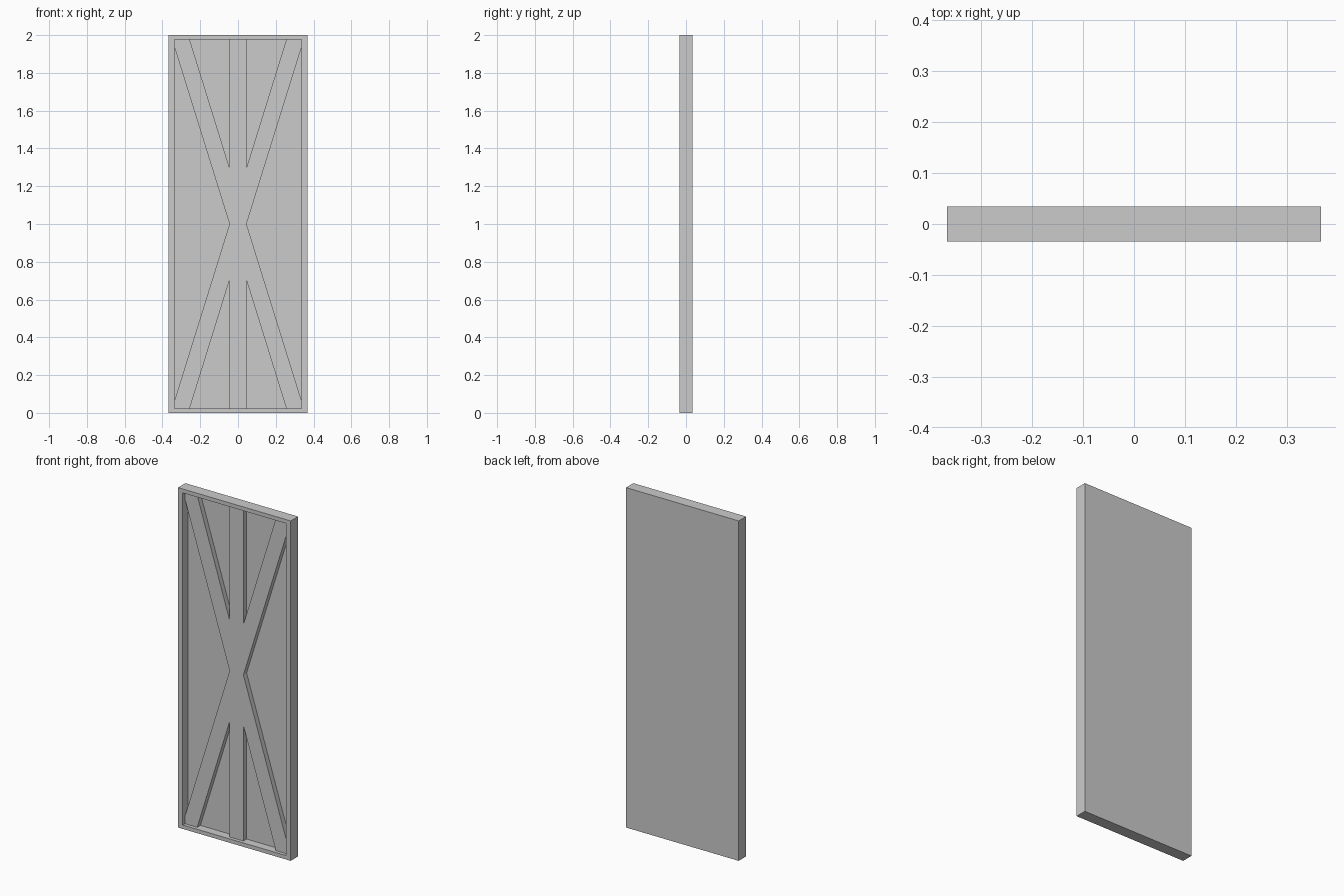
import bpy, bmesh

if "Cube" in bpy.data.objects:
    bpy.data.objects.remove(bpy.data.objects["Cube"])

W, H = 0.367, 1.0              # half width, half height
IW, IH = 0.336, 0.977          # half size of the framed opening
FRONT, BACK = -0.034, 0.034
RIB_Y, PANEL_Y = -0.014, 0.016


def finish(name, bm):
    bmesh.ops.recalc_face_normals(bm, faces=bm.faces[:])
    mesh = bpy.data.meshes.new(name)
    bm.to_mesh(mesh)
    bm.free()
    obj = bpy.data.objects.new(name, mesh)
    bpy.context.collection.objects.link(obj)
    return obj


def rect(bm, w, h, y):
    return [bm.verts.new((sx * w, y, 1 + sz * h))
            for sx, sz in ((-1, -1), (1, -1), (1, 1), (-1, 1))]


# Door leaf: slab with raised rim and recessed panel, bridged ring by ring
bm = bmesh.new()
rings = [rect(bm, W, H, BACK), rect(bm, W, H, FRONT),
         rect(bm, IW, IH, FRONT), rect(bm, IW, IH, PANEL_Y)]
for a, b in zip(rings, rings[1:]):
    for i in range(4):
        j = (i + 1) % 4
        bm.faces.new((a[i], a[j], b[j], b[i]))
bm.faces.new(rings[0])
bm.faces.new(rings[-1])
finish("door_leaf", bm)

# Star-shaped brace: one quarter outline (x, height above centre), mirrored
quarter = [(0.045, 0.0), (IW, 0.934), (IW, IH), (0.256, IH),
           (0.045, 0.298), (0.045, IH)]
right = [(x, -z) for x, z in reversed(quarter[1:])] + quarter
outline = right + [(-x, z) for x, z in reversed(right)]
bm = bmesh.new()
face = bm.faces.new([bm.verts.new((x, PANEL_Y, 1 + z)) for x, z in outline])
ext = bmesh.ops.extrude_face_region(bm, geom=[face], use_keep_orig=True)
verts = [v for v in ext["geom"] if isinstance(v, bmesh.types.BMVert)]
bmesh.ops.translate(bm, verts=verts, vec=(0, RIB_Y - PANEL_Y, 0))
finish("cross_brace", bm)
